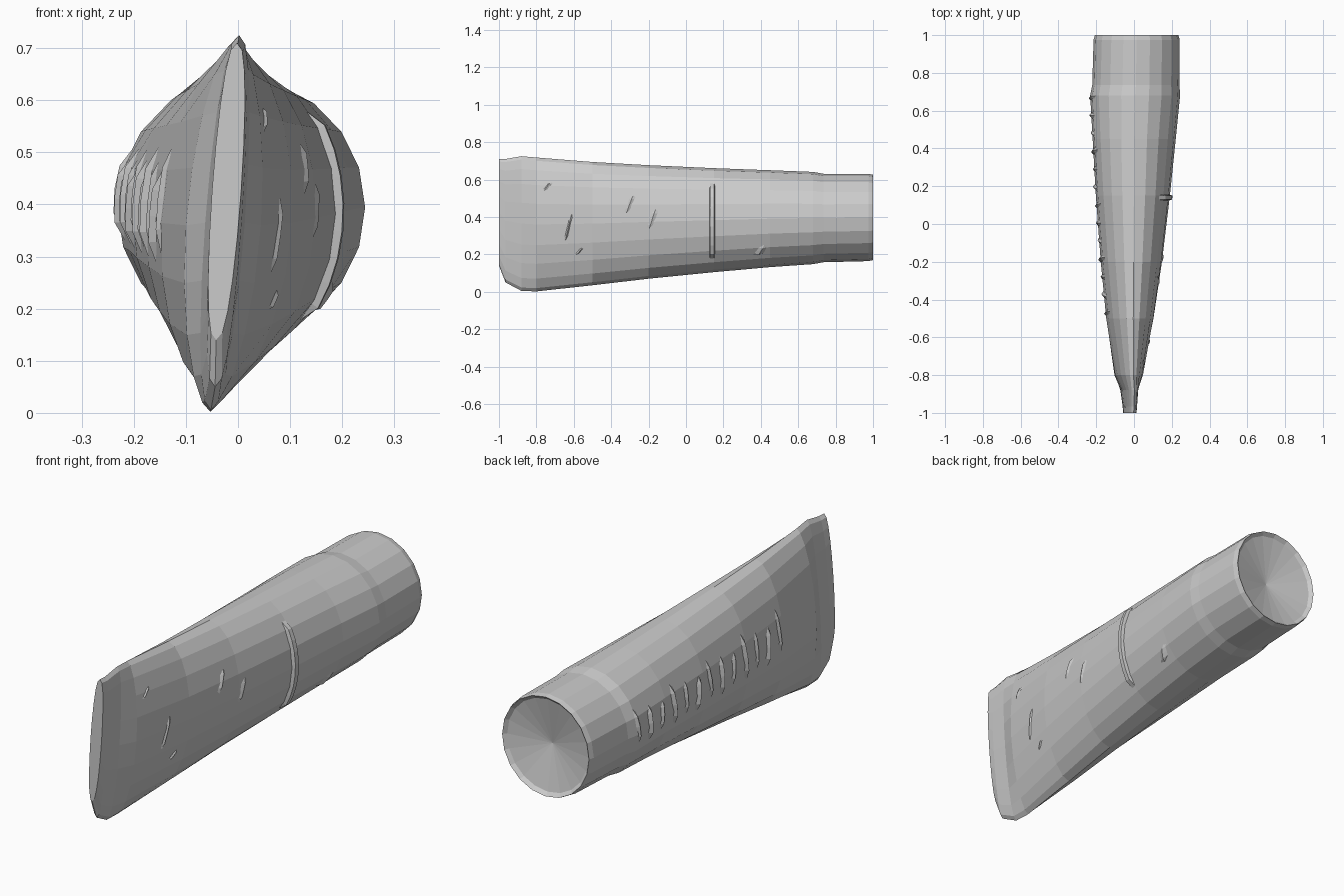
import bpy, bmesh, math

if "Cube" in bpy.data.objects:
    bpy.data.objects.remove(bpy.data.objects["Cube"])

N = 20
# y, centre x, half width, bottom z, top z, shear of x over z, lens sharpness
SECTIONS = [
    (-1.00, -0.022, 0.028, 0.14, 0.71, 0.020, 0.8),
    (-0.965, -0.022, 0.030, 0.05, 0.71, 0.022, 0.8),
    (-0.88, -0.025, 0.038, 0.005, 0.725, 0.027, 0.9),
    (-0.80, -0.028, 0.072, 0.002, 0.718, 0.025, 1.25),
    (-0.50, -0.022, 0.125, 0.035, 0.694, 0.018, 1.12),
    (-0.20, -0.014, 0.162, 0.07, 0.677, 0.011, 1.04),
    (0.15, -0.006, 0.196, 0.105, 0.661, 0.005, 1.0),
    (0.45, 0.001, 0.220, 0.132, 0.650, 0.0, 1.0),
    (0.68, 0.006, 0.238, 0.148, 0.641, 0.0, 1.0),
    (0.735, 0.010, 0.231, 0.158, 0.631, 0.0, 1.0),
    (0.975, 0.014, 0.228, 0.164, 0.631, 0.0, 1.0),
    (1.00, 0.014, 0.221, 0.169, 0.626, 0.0, 1.0),
]


def section(y):
    for a, b in zip(SECTIONS, SECTIONS[1:]):
        if y <= b[0]:
            f = (y - a[0]) / (b[0] - a[0])
            return [p + (q - p) * f for p, q in zip(a, b)]
    return SECTIONS[-1]


def surf(y, t, out=0.0, scale=1.0):
    """Point on the tube skin at length y and angle t, pushed outwards."""
    _, cx, rx, z0, z1, shear, power = section(y)
    c, s = math.cos(t), math.sin(t)
    x = math.copysign(abs(c) ** power, c) * (rx * scale + out) if abs(c) > 1e-6 else 0
    return (cx + x + shear * s, y, (z0 + z1) / 2 + s * ((z1 - z0) / 2 * scale + out))


def add_object(name, bm):
    bmesh.ops.recalc_face_normals(bm, faces=bm.faces)
    me = bpy.data.meshes.new(name)
    bm.to_mesh(me)
    bm.free()
    ob = bpy.data.objects.new(name, me)
    bpy.context.collection.objects.link(ob)
    return ob


def bridge(bm, rows, closed):
    for a, b in zip(rows, rows[1:]):
        for i in range(len(a) if closed else len(a) - 1):
            j = (i + 1) % len(a)
            bm.faces.new((a[i], a[j], b[j], b[i]))


# Squeezed tube: round at the back, flat crimp at the front
bm = bmesh.new()
rings = [[bm.verts.new(surf(s[0], math.tau * i / N)) for i in range(N)] for s in SECTIONS]
# Shallow dished end inside a thin rim
rim = []
for i in range(N):
    x, y, z = surf(1.0, math.tau * i / N, scale=0.93)
    rim.append(bm.verts.new((x, 0.985, z)))
bridge(bm, rings + [rim], True)
centre = bm.verts.new((0.02, 0.94, 0.39))
for i in range(N):
    bm.faces.new((rim[i], rim[(i + 1) % N], centre))
bm.faces.new(rings[0])
add_object("tube_body", bm)


def relief(name, y, half, t0, t1, height, flat=0.0, lean=0.0, steps=4):
    """Raised bar wrapped round the skin, tapering into it at both ends."""
    bm = bmesh.new()
    rows = []
    for k in range(steps + 1):
        f = k / steps
        t = t0 + (t1 - t0) * f
        h = -0.004 if k in (0, steps) else height
        yy = y + lean * (f - 0.5)
        profile = [(-half, -0.012), (-half * flat, h), (half * flat, h), (half, -0.012)]
        if not flat:
            profile.pop(1)
        rows.append([bm.verts.new(surf(yy + dy, t, d)) for dy, d in profile])
    bridge(bm, rows, False)
    bm.faces.new(rows[0])
    bm.faces.new(rows[-1])
    return add_object(name, bm)


# Raised band on the right side
relief("side_band", 0.14, 0.018, -0.85, 0.80, 0.014, flat=0.6, steps=9)

# Row of sharp creases along the left side
for i in range(13):
    relief("left_crease_%d" % (i + 1), 0.67 - 0.095 * i, 0.028,
           math.pi - 0.50 + 0.08 * (i % 3), math.pi + 0.22 + 0.06 * (i % 2),
           0.008 + 0.004 * (i % 2), lean=0.02 * (i % 3 - 1))

# Small dents and wrinkles on the right side: y, half width, start, end, height
WRINKLES = [(-0.74, 0.025, 0.52, 0.70, 0.006), (-0.63, 0.018, -0.32, 0.18, 0.006),
            (-0.57, 0.022, -0.52, -0.38, 0.006), (-0.30, 0.03, 0.15, 0.50, 0.006),
            (-0.18, 0.04, -0.15, 0.25, 0.005), (0.40, 0.05, -0.85, -0.55, 0.008)]
for i, (y, w, a, b, h) in enumerate(WRINKLES):
    relief("right_wrinkle_%d" % (i + 1), y, w, a, b, h, lean=0.04)
